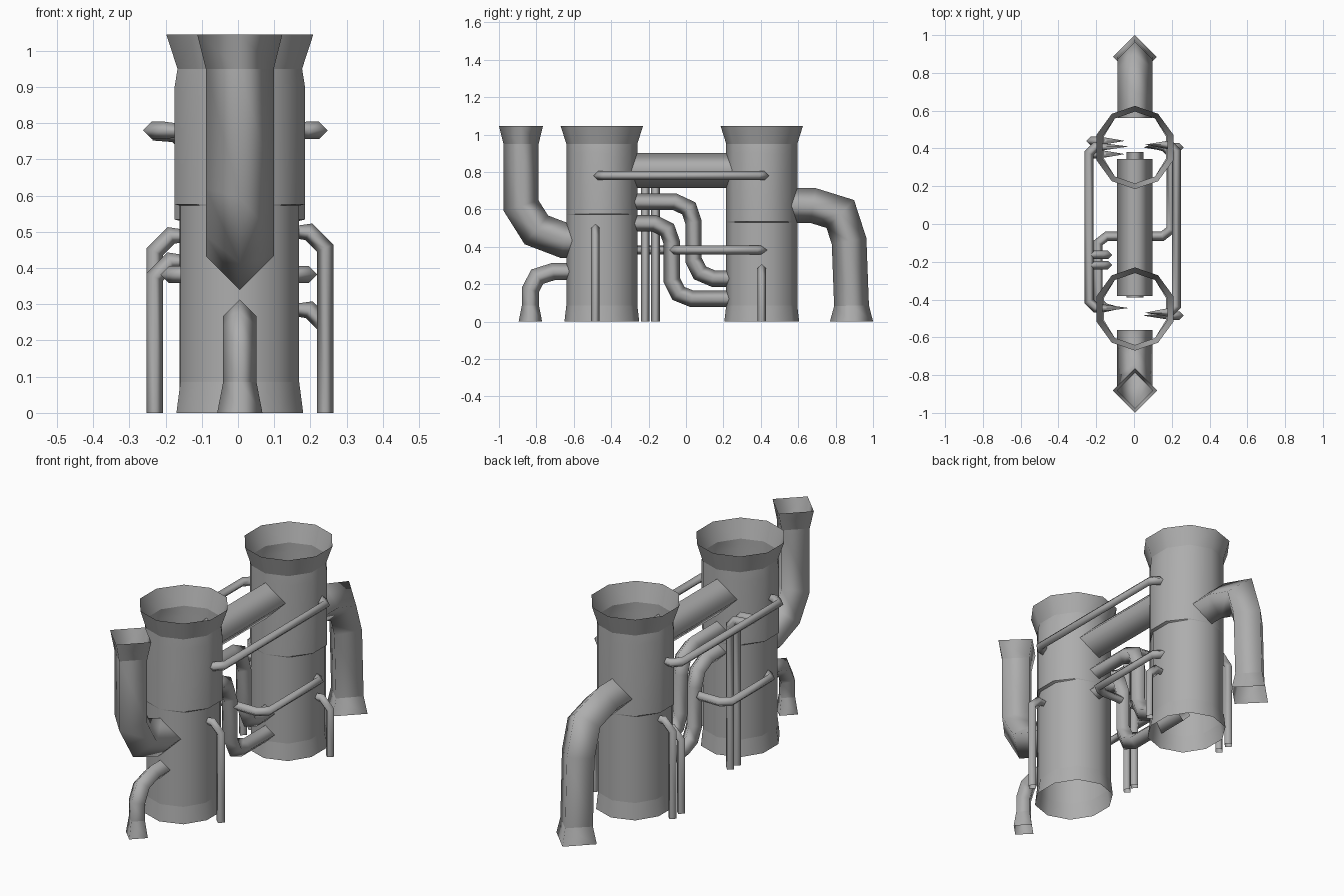
import bpy, bmesh, math
from mathutils import Vector

if "Cube" in bpy.data.objects:
    bpy.data.objects.remove(bpy.data.objects["Cube"])

steel = bpy.data.materials.new("grey_steel")
steel.use_nodes = True
GREY = (0.42, 0.42, 0.42, 1)
steel.diffuse_color = GREY
steel.node_tree.nodes["Principled BSDF"].inputs["Base Color"].default_value = GREY

CX = 0.005  # centre line of the tanks and large pipes


def finish(name, bm, sharp_rings=()):
    for ring in sharp_rings:
        for i, v in enumerate(ring):
            edge = bm.edges.get((v, ring[(i + 1) % len(ring)]))
            if edge:
                edge.smooth = False
    bmesh.ops.recalc_face_normals(bm, faces=bm.faces[:])
    for f in bm.faces:
        f.smooth = True
    mesh = bpy.data.meshes.new(name)
    bm.to_mesh(mesh)
    bm.free()
    mesh.materials.append(steel)
    obj = bpy.data.objects.new(name, mesh)
    bpy.context.collection.objects.link(obj)
    return obj


def bridge(bm, rings):
    for a, b in zip(rings, rings[1:]):
        n = len(a)
        for i in range(n):
            j = (i + 1) % n
            bm.faces.new((a[i], a[j], b[j], b[i]))


def tank(name, y, step):
    """Open ten-sided tank: flared rims, flat side panels set back below the step."""
    profile = [(0, 0.2, 0.175), (0.085, 0.19, 0.164), (step, 0.19, 0.164),
               (step + 0.004, 0.19, 0.18), (0.9, 0.19, 0.18),
               (0.95, 0.19, 0.172), (1.045, 0.22, 0.203)]
    bm = bmesh.new()
    rings = []
    for z, r, side in profile:
        ring = []
        for i in range(10):
            a = math.radians(90 + 36 * i)
            x = r * 0.95 * math.cos(a)
            if abs(math.cos(a)) > 0.9:
                x = math.copysign(side, x)
            ring.append(bm.verts.new((CX + x, y + r * math.sin(a), z)))
        rings.append(ring)
    bridge(bm, rings)
    finish(name, bm, [rings[k] for k in (1, 2, 3, 5)])


def pipe(name, points, radius, normal, ends=(1, 1)):
    """Four-sided pipe swept along a flat path; ends scale the end sections."""
    pts = [Vector(p) for p in points]
    normal = Vector(normal)
    bm = bmesh.new()
    rings = []
    last = len(pts) - 1
    for i, p in enumerate(pts):
        t_in = (p - pts[max(i - 1, 0)]).normalized()
        t_out = (pts[min(i + 1, last)] - p).normalized()
        t = (t_in + t_out).normalized()
        miter = 1 / max(0.5, t.dot(t_out if i < last else t_in))
        side = normal.cross(t) * miter
        r = radius * (ends[0] if i == 0 else ends[1] if i == last else 1)
        rings.append([bm.verts.new(p + d * r) for d in (normal, side, -normal, -side)])
    bridge(bm, rings)
    flares = [rings[k] for k, e in ((1, ends[0]), (-2, ends[1])) if e > 1]
    finish(name, bm, flares)


def pipe_yz(name, path, radius, ends=(1, 1)):
    pipe(name, [(CX, y, z) for y, z in path], radius, (1, 0, 0), ends)


def pipe_xy(name, path, z, ends):
    pipe(name, [(x, y, z) for x, y in path], 0.024, (0, 0, 1), ends)


def pipe_xz(name, path, y, ends=(1, 1)):
    pipe(name, [(x, y, z) for x, z in path], 0.023, (0, 1, 0), ends)


# Tanks
tank("front_tank", -0.45, 0.572)
tank("back_tank", 0.405, 0.53)

# Large pipes
pipe_yz("front_stack", [(-0.882, 1.045), (-0.882, 0.95), (-0.882, 0.62),
                        (-0.8, 0.49), (-0.65, 0.433), (-0.56, 0.433)], 0.094, (1.25, 1))
pipe_yz("back_drain", [(0.885, 0), (0.885, 0.085), (0.872, 0.43),
                       (0.825, 0.575), (0.68, 0.62), (0.56, 0.62)], 0.093, (1.24, 1))
pipe_yz("front_drain", [(-0.832, 0), (-0.832, 0.085), (-0.832, 0.17),
                        (-0.795, 0.24), (-0.71, 0.267), (-0.58, 0.267)], 0.046, (1.36, 1))
pipe_yz("bridge_pipe", [(-0.38, 0.808), (0.345, 0.808)], 0.094)

# Nested S-shaped pipes between the tanks
pipe_yz("upper_s_pipe", [(-0.39, 0.64), (-0.06, 0.64), (0.015, 0.605), (0.04, 0.53),
                         (0.04, 0.33), (0.075, 0.26), (0.145, 0.23), (0.38, 0.23)], 0.044)
pipe_yz("lower_s_pipe", [(-0.39, 0.525), (-0.17, 0.525), (-0.1, 0.49), (-0.075, 0.42),
                         (-0.075, 0.22), (-0.04, 0.15), (0.03, 0.122), (0.38, 0.122)], 0.044)

# Long upper side rails, with pointed ends inside the tanks
for name, x, tip, y0, y1 in (("right_rail", -0.238, -0.03, -0.445, 0.41),
                             ("left_rail", 0.224, 0.06, -0.47, 0.42)):
    s = math.copysign(1, x)
    pipe_xy(name, [(tip, y0), (x - 0.035 * s, y0), (x, y0 + 0.035),
                   (x, y1 - 0.035), (x - 0.035 * s, y1), (tip, y1)], 0.78, (0.02, 0.02))

# Short lower rails, from a tank to the lower S pipe
for name, x, y0, y1 in (("right_lower_rail", -0.19, -0.445, -0.065),
                        ("left_lower_rail", 0.195, 0.41, -0.065)):
    s = math.copysign(1, x)
    d = math.copysign(0.035, y1 - y0)
    pipe_xy(name, [(0.06 * s, y0), (x - 0.035 * s, y0), (x, y0 + d),
                   (x, y1 - d), (x - 0.045 * s, y1), (0.03 * s, y1)], 0.382, (0.02, 1))

# Thin downpipes on the tank sides
for name, s, y, top in (("left_front_downpipe", 1, -0.485, 0.5),
                        ("left_back_downpipe", 1, 0.405, 0.285),
                        ("right_back_downpipe", -1, 0.44, 0.49),
                        ("right_inner_downpipe", -1, 0.37, 0.42)):
    x = 0.241 if s > 0 else 0.23
    pipe_xz(name, [(s * x, 0), (s * x, top - 0.045), (s * (x - 0.045), top),
                   (s * 0.05, top)], y, (1, 0.02))

# Downpipes hanging from the right rail
for name, y in (("rail_downpipe_front", -0.218), ("rail_downpipe_back", -0.163)):
    pipe_xz(name, [(-0.138, 0), (-0.138, 0.735), (-0.17, 0.77), (-0.235, 0.775)], y)
